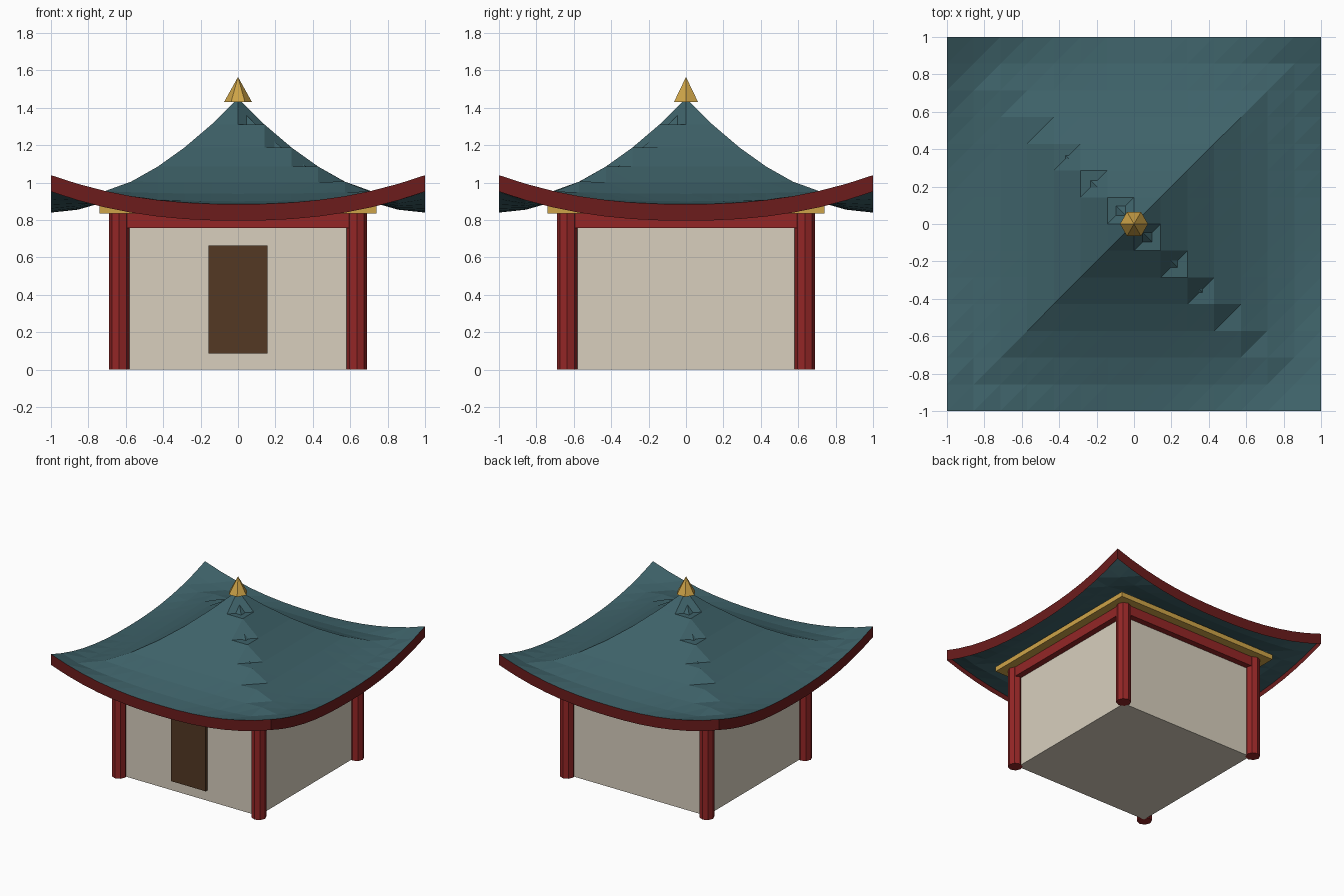
import bpy, bmesh, math

if "Cube" in bpy.data.objects:
    bpy.data.objects.remove(bpy.data.objects["Cube"])

N = 14                                   # roof grid cells per side
EDGE, CURL, SKIN, FASCIA = 0.885, 0.155, 0.045, 0.088


def mat(name, rgb):
    m = bpy.data.materials.new(name)
    lin = [((c / 255 + 0.055) / 1.055) ** 2.4 for c in rgb]
    m.diffuse_color = (*lin, 1)
    m.use_nodes = True
    m.node_tree.nodes["Principled BSDF"].inputs["Base Color"].default_value = m.diffuse_color
    return m


TEAL = mat("teal_tile", (62, 98, 105))
RED = mat("red_lacquer", (148, 38, 38))
DARK_RED = mat("dark_red", (108, 28, 28))
PLASTER = mat("plaster", (216, 207, 190))
WOOD = mat("brown_wood", (84, 56, 36))
GOLD = mat("gold", (206, 164, 72))


def make(name, verts, faces, material, fix=False):
    me = bpy.data.meshes.new(name)
    me.from_pydata(verts, [], faces)
    if fix:
        bm = bmesh.new()
        bm.from_mesh(me)
        bmesh.ops.recalc_face_normals(bm, faces=bm.faces)
        bm.to_mesh(me)
        bm.free()
    me.materials.append(material)
    ob = bpy.data.objects.new(name, me)
    bpy.context.collection.objects.link(ob)
    return ob


def box(name, x, y, z, material):
    v = [(a, b, c) for a in x for b in y for c in z]
    f = [(0, 1, 3, 2), (4, 6, 7, 5), (0, 4, 5, 1), (2, 3, 7, 6), (0, 2, 6, 4), (1, 5, 7, 3)]
    return make(name, v, f, material, True)


def prism(name, cx, cy, r, z0, z1, n, material, pointed=False):
    ring = [(cx + r * math.cos(2 * math.pi * i / n), cy + r * math.sin(2 * math.pi * i / n)) for i in range(n)]
    v = [(x, y, z0) for x, y in ring]
    f = [tuple(range(n))]
    if pointed:
        v.append((cx, cy, z1))
        f += [(i, (i + 1) % n, n) for i in range(n)]
    else:
        v += [(x, y, z1) for x, y in ring]
        f += [(i, (i + 1) % n, (i + 1) % n + n, i + n) for i in range(n)]
        f.append(tuple(range(n, 2 * n)))
    return make(name, v, f, material, True)


def roof_z(x, y):
    d, m = max(abs(x), abs(y)), min(abs(x), abs(y))
    return EDGE + 0.565 * (1 - d) ** 1.85 + CURL * m ** 2.3 * d ** 5


# Curved roof: upper and lower skins, split on opposite diagonals
ticks = [-1 + 2 * i / N for i in range(N + 1)]
for name, drop in (("roof_top", 0), ("roof_underside", SKIN)):
    verts = [(x, y, roof_z(x, y) - drop) for y in ticks for x in ticks]
    faces = []
    for j in range(N):
        for i in range(N):
            bl = j * (N + 1) + i
            br, tl, tr = bl + 1, bl + N + 1, bl + N + 2
            if drop:
                faces += [(bl, tl, br), (br, tl, tr)]
            else:
                faces += [(bl, br, tr), (bl, tr, tl)]
    make(name, verts, faces, TEAL)

# Eave fascia: one thin curved strip per side
for k, side in enumerate(("front", "right", "back", "left")):
    c, s = round(math.cos(k * math.pi / 2)), round(math.sin(k * math.pi / 2))
    verts = []
    for t in ticks:
        z = roof_z(t, -1)
        verts += [(t * c + s, t * s - c, z - FASCIA), (t * c + s, t * s - c, z)]
    faces = [(2 * i, 2 * i + 2, 2 * i + 3, 2 * i + 1) for i in range(N)]
    make(side + "_fascia", verts, faces, DARK_RED)

# Walls, door and eave plate
box("walls", (-0.62, 0.62), (-0.62, 0.62), (0, 0.84), PLASTER)
box("door", (-0.158, 0.158), (-0.645, -0.6), (0.087, 0.665), WOOD)
box("eave_plate", (-0.74, 0.74), (-0.74, 0.74), (0.836, 0.876), GOLD)

# Corner columns and head beams
for sx in (-1, 1):
    for sy in (-1, 1):
        prism("column", sx * 0.635, sy * 0.635, 0.056, 0, 0.84, 8, RED)
    box("beam_x", (-0.635, 0.635), (sx * 0.635 - 0.035, sx * 0.635 + 0.035), (0.757, 0.838), RED)
    box("beam_y", (sx * 0.635 - 0.035, sx * 0.635 + 0.035), (-0.635, 0.635), (0.757, 0.838), RED)

# Pointed finial
prism("finial", 0, 0, 0.075, 1.43, 1.565, 6, GOLD, True)
